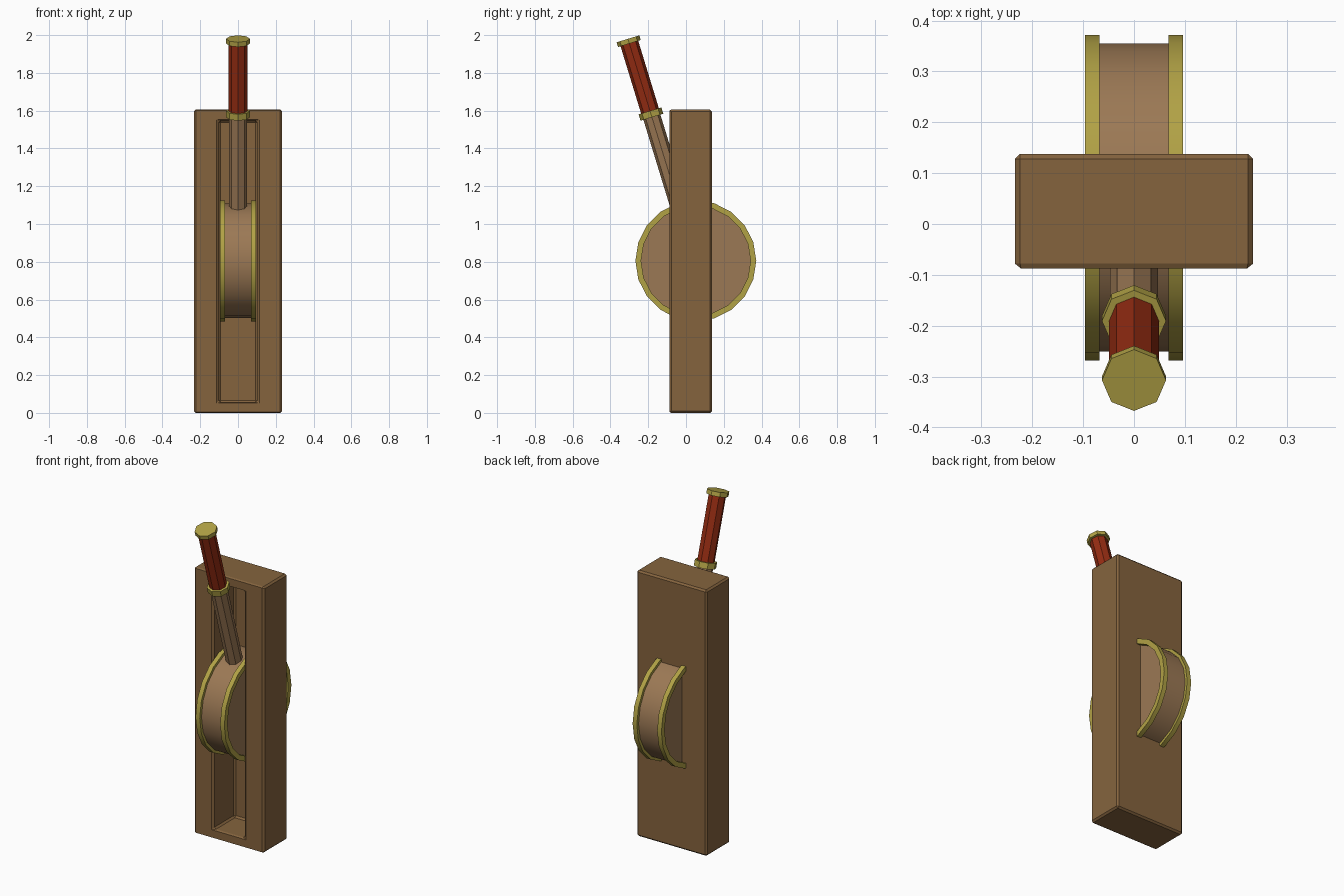
import bpy, bmesh
from math import radians, sin, cos, pi
from mathutils import Matrix, Vector

if "Cube" in bpy.data.objects:
    bpy.data.objects.remove(bpy.data.objects["Cube"])

def material(name, rgb):
    m = bpy.data.materials.new(name)
    m.diffuse_color = (*rgb, 1)
    m.use_nodes = True
    m.node_tree.nodes["Principled BSDF"].inputs["Base Color"].default_value = m.diffuse_color
    return m

WOOD = material("dark_wood", (0.235, 0.127, 0.048))
TAN = material("light_wood", (0.33, 0.19, 0.09))
BRASS = material("brass", (0.44, 0.36, 0.06))
RED = material("red_grip", (0.30, 0.025, 0.006))

def finish(name, bm, mat, matrix=Matrix()):
    bmesh.ops.recalc_face_normals(bm, faces=bm.faces)
    me = bpy.data.meshes.new(name)
    bm.to_mesh(me)
    bm.free()
    me.materials.append(mat)
    ob = bpy.data.objects.new(name, me)
    ob.matrix_world = matrix
    bpy.context.collection.objects.link(ob)
    return ob

def smooth(ob):
    bpy.ops.object.select_all(action='DESELECT')
    bpy.context.view_layer.objects.active = ob
    ob.select_set(True)
    bpy.ops.object.shade_smooth_by_angle(angle=radians(30))

def prism(name, radius, z0, z1, sides, mat, matrix):
    bm = bmesh.new()
    bmesh.ops.create_cone(bm, cap_ends=True, segments=sides, radius1=radius, radius2=radius,
                          depth=z1 - z0, matrix=Matrix.Translation((0, 0, (z0 + z1) / 2)))
    return finish(name, bm, mat, matrix)

def ring(name, r_in, r_out, z0, z1, sides, mat, matrix):
    bm = bmesh.new()
    profile = [(r_in, z0), (r_out, z0), (r_out, z1), (r_in, z1)]
    loops = [[bm.verts.new((r * cos(2 * pi * i / sides), r * sin(2 * pi * i / sides), z))
              for r, z in profile] for i in range(sides)]
    for i in range(sides):
        a, b = loops[i], loops[(i + 1) % sides]
        for j in range(4):
            k = (j + 1) % 4
            bm.faces.new((a[j], b[j], b[k], a[k]))
    return finish(name, bm, mat, matrix)

# Housing: bevelled box with a deep slot in the front face
Y0, Y1, H = -0.088, 0.138, 1.605
bm = bmesh.new()
bmesh.ops.create_cube(bm, size=1, matrix=Matrix.Translation((0, (Y0 + Y1) / 2, H / 2))
                      @ Matrix.Diagonal((0.468, Y1 - Y0, H, 1)))
bm.normal_update()
front = min(bm.faces, key=lambda f: f.calc_center_median().y)
bmesh.ops.inset_individual(bm, faces=[front], thickness=0.08)
for v in front.verts:
    v.co.x = 0.102 if v.co.x > 0 else -0.102
slot = bmesh.ops.extrude_discrete_faces(bm, faces=[front])["faces"][0]
for v in slot.verts:
    v.co.y = 0.112
housing = finish("housing", bm, WOOD)
bev = housing.modifiers.new("edge_bevel", 'BEVEL')
bev.width = 0.01
bev.segments = 1
bev.limit_method = 'ANGLE'

# Wheel: drum with two brass rims, axis along x
HUB = Vector((0, 0.052, 0.805))
axle = Matrix.Translation(HUB) @ Matrix.Rotation(radians(90), 4, 'Y')
smooth(prism("wheel", 0.303, -0.07, 0.07, 20, TAN, axle))
for side, name in ((1, "rim_right"), (-1, "rim_left")):
    smooth(ring(name, 0.29, 0.32, side * 0.068, side * 0.096, 20, BRASS, axle))

# Lever: octagonal pieces stacked along an axis tilted to the front
tilt = Matrix.Translation(HUB) @ Matrix.Rotation(radians(17), 4, 'X')
for name, r, z0, z1, mat in (
        ("lever_shaft", 0.047, 0.22, 0.81, TAN),
        ("lever_collar", 0.063, 0.795, 0.830, BRASS),
        ("lever_grip", 0.049, 0.825, 1.21, RED),
        ("lever_cap", 0.063, 1.203, 1.229, BRASS)):
    prism(name, r, z0, z1, 8, mat, tilt)
